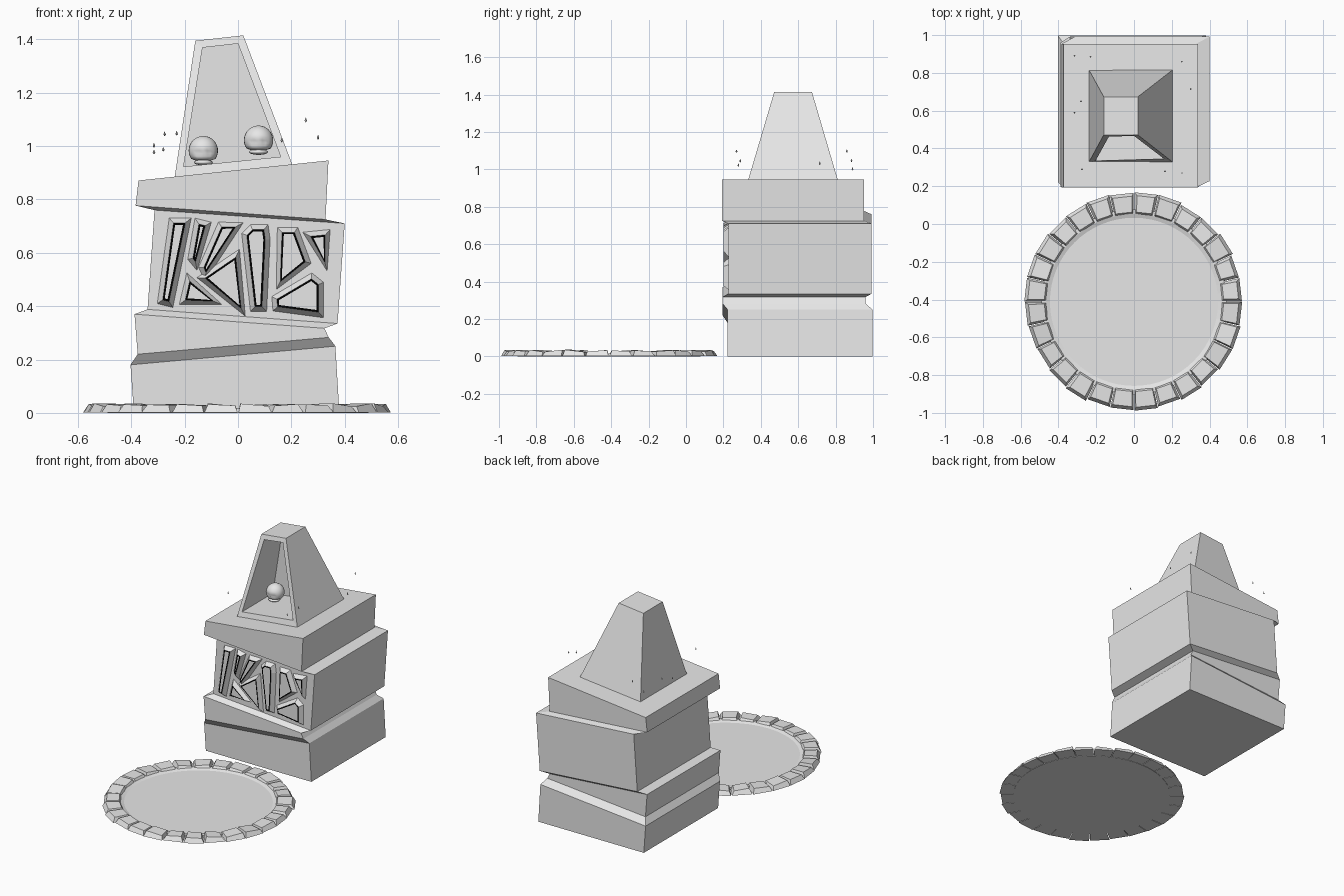
import bpy, bmesh, math, random
from mathutils import Vector

random.seed(4)
if "Cube" in bpy.data.objects:
    bpy.data.objects.remove(bpy.data.objects["Cube"])


def material(name, rgb):
    m = bpy.data.materials.new(name)
    m.use_nodes = True
    m.diffuse_color = (*rgb, 1)
    m.node_tree.nodes["Principled BSDF"].inputs["Base Color"].default_value = (*rgb, 1)
    return m


stone = material("pale_stone", (0.8, 0.8, 0.8))
black = material("black_line", (0, 0, 0))


def finish(bm, name, mats=(stone,), smooth=False):
    bmesh.ops.recalc_face_normals(bm, faces=bm.faces)
    mesh = bpy.data.meshes.new(name)
    bm.to_mesh(mesh)
    bm.free()
    for m in mats:
        mesh.materials.append(m)
    if smooth:
        mesh.shade_smooth()
    ob = bpy.data.objects.new(name, mesh)
    bpy.context.collection.objects.link(ob)
    return ob


def ring(bm, points):
    return [bm.verts.new(p) for p in points]


def bridge(bm, a, b, mat=0):
    n = len(a)
    for i in range(n):
        bm.faces.new((a[i], a[(i + 1) % n], b[(i + 1) % n], b[i])).material_index = mat


def loft(bm, rings):
    loops = [ring(bm, r) for r in rings]
    for a, b in zip(loops, loops[1:]):
        bridge(bm, a, b)
    bm.faces.new(loops[0])
    bm.faces.new(loops[-1])


# Crooked stacked pedestal: left x, left z, right x, right z, front y, back y
levels = [(-.39, 0, .38, 0, .222, .997), (-.403, .18, .365, .25, .222, .997),
          (-.376, .22, .34, .283, .195, .96), (-.388, .37, .324, .317, .195, .96),
          (-.339, .388, .373, .335, .227, .992), (-.313, .76, .4, .71, .227, .992),
          (-.384, .777, .328, .725, .193, .953), (-.373, .871, .339, .946, .193, .953)]
bm = bmesh.new()
loft(bm, [[(a, f, za), (b, f, zb), (b, k, zb), (a, k, za)]
          for a, za, b, zb, f, k in levels])
finish(bm, "pedestal")

# Leaning tower with a deep niche in its front
bm = bmesh.new()
base = ring(bm, [(-.238, .329, .88), (.203, .329, .932), (.203, .815, .932), (-.238, .815, .88)])
top = ring(bm, [(-.16, .472, 1.395), (.02, .472, 1.415), (.02, .673, 1.415), (-.16, .673, 1.395)])
opening = [(-.204, .923), (.16, .96), (0, 1.384), (-.133, 1.369)]
mouth = ring(bm, [(x, .329 + (z - .906) * .288, z) for x, z in opening])
niche = ring(bm, [(x, .655, z) for x, z in opening])
bm.faces.new(base)
bm.faces.new(top)
for i in (1, 2, 3):
    j = (i + 1) % 4
    bm.faces.new((base[i], base[j], top[j], top[i]))
bridge(bm, [base[0], base[1], top[1], top[0]], mouth)
bridge(bm, mouth, niche)
bm.faces.new(niche)
finish(bm, "niche_tower")


# Raised angular tiles, each with a dark outline
def offset(points, d):
    pts = [Vector(p) for p in points]
    n = len(pts)
    area = sum(pts[i].x * pts[(i + 1) % n].y - pts[i].y * pts[(i + 1) % n].x for i in range(n))
    s = 1 if area > 0 else -1
    out = []
    for i, p in enumerate(pts):
        e = (p - pts[i - 1]).normalized()
        f = (pts[(i + 1) % n] - p).normalized()
        normal = Vector((e.y + f.y, -e.x - f.x)).normalized() * s
        c = max(.55, normal.dot(Vector((e.y, -e.x)) * s))
        out.append(p + normal * d / c)
    return out


tiles = [
    [(-.24, .71), (-.2, .71), (-.26, .42), (-.28, .425)],
    [(-.145, .705), (-.125, .7), (-.16, .57), (-.167, .58)],
    [(-.06, .695), (-.013, .695), (-.12, .53), (-.126, .545)],
    [(-.01, .58), (.01, .395), (-.12, .505)],
    [(-.18, .49), (-.095, .42), (-.195, .425)],
    [(.035, .665), (.055, .685), (.095, .685), (.1, .65), (.088, .4), (.065, .4)],
    [(.167, .675), (.21, .675), (.25, .567), (.16, .495)],
    [(.275, .66), (.325, .665), (.325, .567)],
    [(.148, .425), (.275, .5), (.3, .48), (.3, .38), (.15, .4)]]
bm = bmesh.new()
for t in tiles:
    foot, edge, face = [ring(bm, [(p.x, y, p.y) for p in offset(t, d)])
                        for d, y in ((.021, .228), (.002, .2), (-.005, .2))]
    bridge(bm, foot, edge)
    bridge(bm, edge, face, 1)
    bm.faces.new(face)
finish(bm, "front_tiles", (stone, black))

# Flat round floor with a slight lip
CY = -.412
bm = bmesh.new()
loft(bm, [[(r * math.cos(a), CY + r * math.sin(a), z)
           for a in (math.tau * i / 64 for i in range(64))]
          for r, z in ((.49, 0), (.49, .016), (.465, .016), (.445, .009))])
finish(bm, "round_floor")

# Ring of rough tapered kerb stones
bm = bmesh.new()
COUNT = 28
for i in range(COUNT):
    mid = math.tau * (i + .5) / COUNT
    half = math.pi / COUNT
    def corners(r0, r1, w, z, tilt):
        return [(r * math.cos(mid + s * w), CY + r * math.sin(mid + s * w), z + s * tilt)
                for r, s in ((r0, -1), (r1, -1), (r1, 1), (r0, 1))]
    out = .58 + random.uniform(-.012, .003)
    loft(bm, [corners(.46, out, half * .97, .002, 0),
              corners(.475, out - .018, half * random.uniform(.72, .86),
                      .03, random.uniform(-.006, .006))])
finish(bm, "kerb_stones")

# Two small skulls inside the niche
for side, x, z in (("right", -.13, .983), ("left", .077, 1.022)):
    bm = bmesh.new()
    bmesh.ops.create_uvsphere(bm, u_segments=24, v_segments=16, radius=.055)
    for v in bm.verts:
        if v.co.z < -.03:
            v.co.z = -.03 + (v.co.z + .03) * .4
        for s in (-1, 1):
            gap = (v.co - Vector((s * .02, -.05, -.008))).length
            if gap < .016:
                v.co.y += .014 * (1 - gap / .016)
    cranium = finish(bm, side + "_skull", smooth=True)
    bm = bmesh.new()
    bmesh.ops.create_uvsphere(bm, u_segments=16, v_segments=8, radius=1)
    bmesh.ops.scale(bm, verts=bm.verts, vec=(.036, .036, .011))
    jaw = finish(bm, side + "_jaw", smooth=True)
    cranium.location = (x, .575, z)
    jaw.location = (x, .565, z - .044)

# Tiny floating droplets around the tower
bm = bmesh.new()
for x, y, z in ((-.315, .89, 1), (-.23, .885, 1.045), (.254, .86, 1.095), (.3, .715, 1.03),
                (-.315, .59, .975), (-.28, .65, .985), (.164, .28, 1.02),
                (.254, .27, 1.095), (-.275, .29, 1.043)):
    loop = ring(bm, [(x + .005, y, z), (x, y + .005, z), (x - .005, y, z), (x, y - .005, z)])
    for tip in (bm.verts.new((x, y, z + .013)), bm.verts.new((x, y, z - .006))):
        for k in range(4):
            bm.faces.new((loop[k], loop[(k + 1) % 4], tip))
finish(bm, "droplets")
